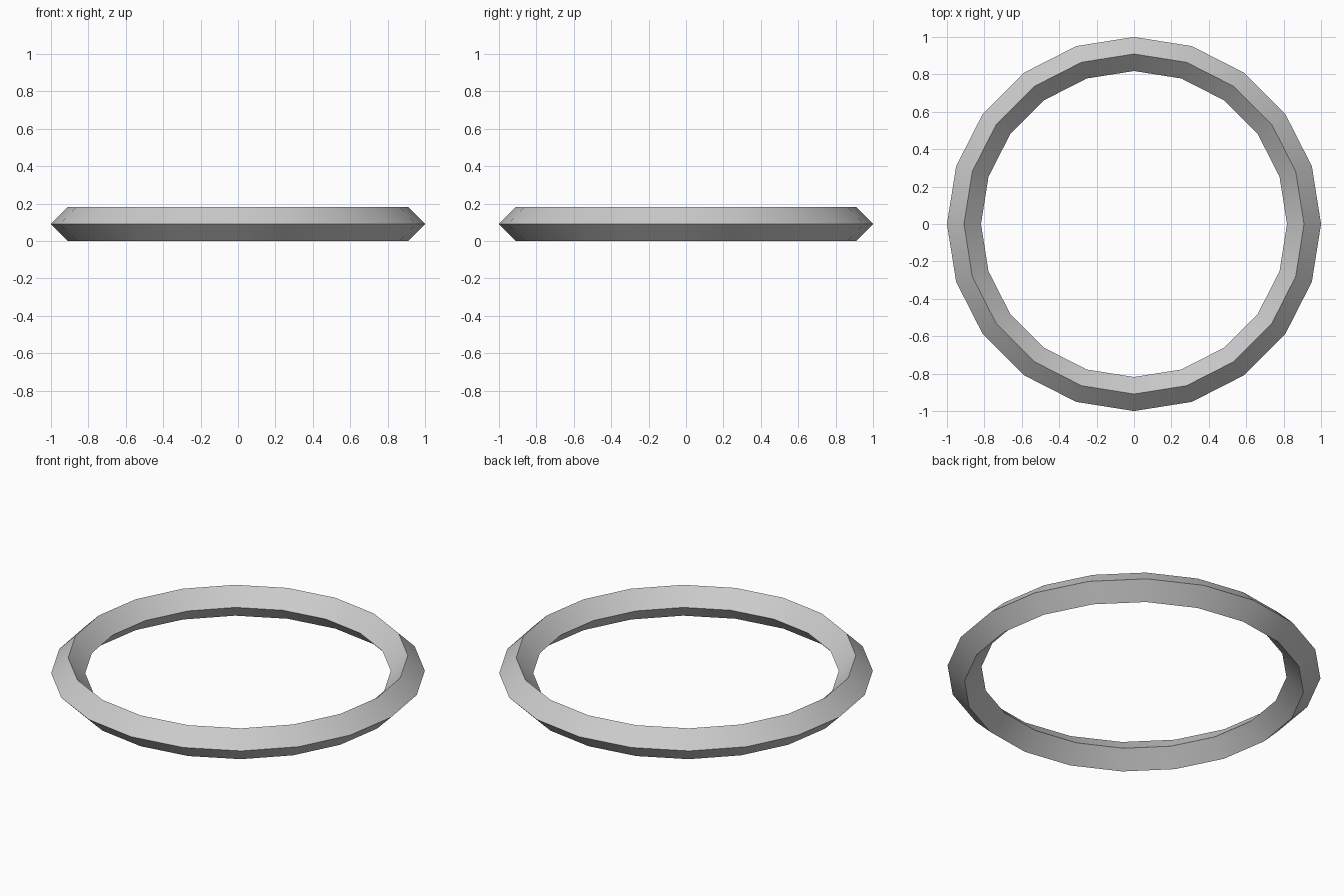
import bpy
import math

if "Cube" in bpy.data.objects:
    bpy.data.objects.remove(bpy.data.objects["Cube"])

# Ring: 20 segments around, diamond-shaped cross-section
bpy.ops.mesh.primitive_torus_add(
    major_segments=20, minor_segments=4,
    major_radius=0.909, minor_radius=0.091,
    location=(0, 0, 0.091))
ring = bpy.context.object
ring.name = "ring"

# Smooth around the ring, crisp along the diamond's edges
bpy.ops.object.shade_smooth_by_angle(angle=math.radians(30))
